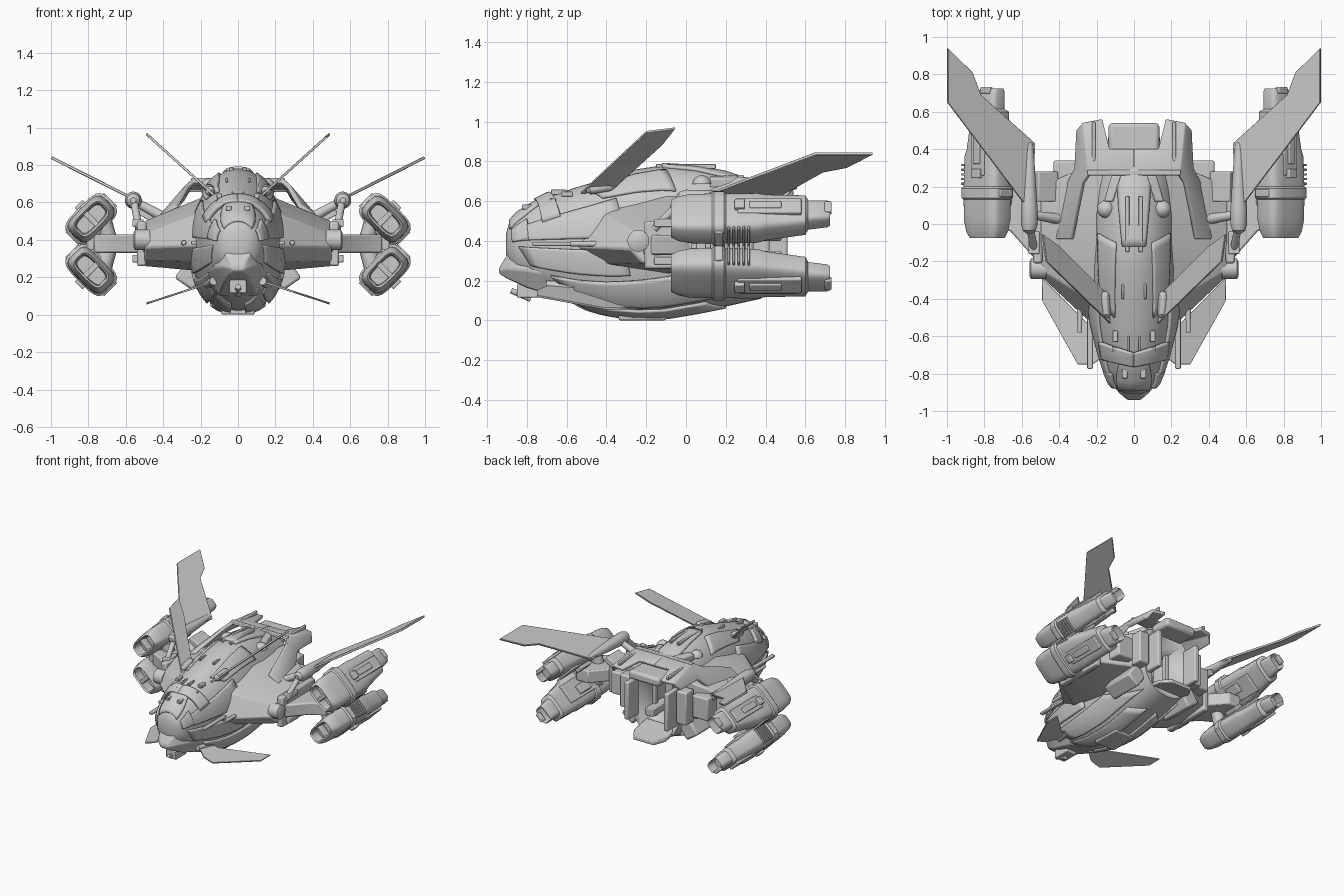
import bpy, bmesh, math
from mathutils import Vector, Matrix

if "Cube" in bpy.data.objects:
    bpy.data.objects.remove(bpy.data.objects["Cube"])

def mk(name, verts, faces, mirror=True, bevel=0, smooth=30, solid=0):
    me = bpy.data.meshes.new(name)
    me.from_pydata([tuple(v) for v in verts], [], faces)
    bm = bmesh.new(); bm.from_mesh(me)
    bmesh.ops.recalc_face_normals(bm, faces=bm.faces[:])
    bm.to_mesh(me); bm.free()
    ob = bpy.data.objects.new(name, me)
    bpy.context.collection.objects.link(ob)
    bpy.ops.object.select_all(action='DESELECT')
    bpy.context.view_layer.objects.active = ob
    ob.select_set(True)
    bpy.ops.object.shade_smooth_by_angle(angle=math.radians(smooth))
    if solid:
        m = ob.modifiers.new("solid", 'SOLIDIFY'); m.thickness = solid; m.offset = 0
    if bevel:
        m = ob.modifiers.new("bevel", 'BEVEL'); m.width = bevel; m.segments = 2
        m.limit_method = 'ANGLE'
    if mirror:
        ob.modifiers.new("mirror", 'MIRROR')
    return ob

def loft(name, rings, **k):
    n = len(rings[0])
    f = [[i*n+j, i*n+(j+1) % n, (i+1)*n+(j+1) % n, (i+1)*n+j]
         for i in range(len(rings)-1) for j in range(n)]
    f += [list(range(n)), list(range((len(rings)-1)*n, len(rings)*n))]
    return mk(name, [v for r in rings for v in r], f, **k)

def prism(name, pts, vec, **k):
    v = Vector(vec)/2
    return loft(name, [[Vector(p)-v for p in pts], [Vector(p)+v for p in pts]], **k)

def box(name, c, s, basis=Matrix.Identity(3), bevel=.006, **k):
    q = [(-1, -1), (1, -1), (1, 1), (-1, 1)]
    rings = [[Vector(c) + basis @ Vector((a*s[0]/2, b*s[1]/2, h*s[2]/2)) for a, b in q] for h in (-1, 1)]
    return loft(name, rings, bevel=bevel, **k)

def tube(name, path, n=16, **k):
    # path: (point, radius) list, rings perpendicular to the overall direction
    d = (Vector(path[-1][0]) - Vector(path[0][0])).normalized()
    a = d.orthogonal().normalized(); b = d.cross(a)
    return loft(name, [[Vector(p) + r*(a*math.cos(t*math.tau/n) + b*math.sin(t*math.tau/n))
                        for t in range(n)] for p, r in path], **k)

# ---- hull: lofted egg-shaped sections (y, half width, bottom, top)
KEYS = [(-.905, .045, .33, .44), (-.89, .09, .27, .49), (-.85, .125, .23, .535), (-.78, .155, .18, .58),
        (-.70, .18, .14, .62), (-.55, .22, .075, .67), (-.40, .24, .03, .715), (-.25, .25, .012, .76),
        (-.12, .25, .012, .78), (.05, .25, .04, .77), (.2, .24, .07, .74), (.38, .22, .11, .68)]

def hull_pt(y, a, off=0):
    for k0, k1 in zip(KEYS, KEYS[1:]):
        if y <= k1[0]:
            break
    t = (y-k0[0])/(k1[0]-k0[0])
    hw, zb, zt = [k0[i]+(k1[i]-k0[i])*t for i in (1, 2, 3)]
    s, c = math.sin(a), math.cos(a)
    sp = lambda q, e: math.copysign(abs(q)**e, q)
    e = 1 if c > 0 else .85
    return Vector((sp(s, e)*(hw+off), y, .39 + sp(c, e)*((zt-.39 if c > 0 else .39-zb)+off)))

hull = loft("hull", [[hull_pt(k[0], j*math.tau/48) for j in range(48)] for k in KEYS], mirror=False, smooth=35)
# rear cargo bay cut out of the hull
cut = box("bay_cutter", (0, .35, .38), (.29, .6, .40), bevel=0, mirror=False)
cut.hide_render = True
m = hull.modifiers.new("bay", 'BOOLEAN'); m.operation = 'DIFFERENCE'; m.object = cut; m.solver = 'EXACT'
bpy.context.view_layer.objects.active = hull
bpy.ops.object.modifier_apply(modifier="bay")
bpy.data.objects.remove(cut)

def panel(name, quad, off=.006, n=10, mirror=True, th=.018):
    # armour patch following the hull; quad corners are (y, degrees from top)
    A, B, C, D = [Vector(q) for q in quad]
    vs = []
    for i in range(n+1):
        for j in range(n+1):
            u, v = i/n, j/n
            p = A.lerp(B, u).lerp(D.lerp(C, u), v)
            vs.append(hull_pt(p.x, math.radians(p.y), off))
    w = n+1
    fs = [[i*w+j, i*w+j+1, (i+1)*w+j+1, (i+1)*w+j] for i in range(n) for j in range(n)]
    return mk(name, vs, fs, mirror=mirror, solid=th)

panel("cheek_armour", [(-.84, 62), (-.35, 50), (-.3, 86), (-.86, 86)])
panel("lower_cheek_armour", [(-.84, 94), (-.3, 94), (-.28, 112), (-.78, 118)])
panel("flank_armour", [(-.68, 125), (-.05, 112), (.3, 140), (-.55, 148)])
panel("belly_armour", [(-.6, 154), (.1, 148), (.2, 172), (-.5, 174)], off=.004)
panel("shoulder_armour", [(-.5, 26), (-.1, 22), (-.05, 48), (-.42, 46)], off=.004)
panel("spine_panel", [(-.12, -14), (.34, -24), (.34, 24), (-.12, 14)], mirror=False, off=.004)
panel("visor_window", [(-.885, -50), (-.74, -26), (-.74, 26), (-.885, 50)], mirror=False, off=.003)
panel("brow_ridge", [(-.76, 0), (-.69, 0), (-.63, 60), (-.72, 64)], off=.012, th=.025)
panel("side_window", [(-.875, 60), (-.8, 50), (-.79, 84), (-.87, 88)], off=.008)

# pointed beak under the visor
def bk(y, hw, zb, zt):
    return [(-hw*.6, y, zb), (hw*.6, y, zb), (hw, y, zb*.6+zt*.4), (hw*.75, y, zt), (-hw*.75, y, zt), (-hw, y, zb*.6+zt*.4)]
loft("nose_beak", [bk(-.94, .04, .235, .265), bk(-.9, .085, .21, .33), bk(-.8, .13, .165, .38), bk(-.6, .17, .1, .4)],
     mirror=False, bevel=.008)
box("chin_sensor", (0, -.78, .15), (.09, .14, .07), mirror=False)
tube("chin_gun", [((0, -.78, .11), .018), ((0, -.88, .15), .014)], mirror=False)
box("belly_keel", (0, -.22, .015), (.18, .24, .03), mirror=False, bevel=.01)
box("side_rail", (.235, -.5, .385), (.03, .55, .02))

# dorsal details
for x, y, z, w, l in [(.03, -.64, .645, .012, .08), (.06, -.36, .72, .012, .08), (.035, .0, .775, .02, .3),
                      (.05, -.8, .57, .03, .05), (.1, -.6, .635, .03, .06)]:
    box("dorsal_rib", (x, y, z), (w, l, .025), bevel=.004)
for i in range(3):
    box("brow_block", (.025+.04*i, -.71+.02*i, .622-.008*i), (.025, .03, .02), bevel=.003)
dome = [(.048*math.cos(t), .045*math.sin(t)) for t in (0, .3, .6, .9, 1.2, 1.45)]
tube("sensor_dome", [((.15, .08, .685+h), r) for r, h in dome], n=20)
prism("dome_fairing", [(.11, .12, .7), (.16, .12, .69), (.12, .26, .69), (.07, .26, .71)], (0, 0, .05), bevel=.008)

# shoulders between hull and engine arms
inn = [(-.6, .37), (-.45, .56), (-.1, .64), (.35, .62), (.35, .3), (-.1, .23), (-.45, .28)]
out = [(-.28, .36), (-.25, .43), (-.1, .5), (.2, .5), (.2, .3), (-.05, .26), (-.22, .29)]
loft("shoulder", [[(.16, y, z) for y, z in inn], [(.50, y, z) for y, z in out]], bevel=.01)
box("shoulder_hatch", (.41, -.235, .385), (.17, .1, .07), Matrix.Rotation(math.radians(42), 3, 'Z'))
tube("shoulder_gun", [((.29, -.38, .385), .016), ((.29, -.58, .385), .012)])
box("shoulder_cap", (.515, 0, .38), (.05, .42, .24), bevel=.012)
tube("arm_pivot", [((.47, -.24, .4), .055), ((.55, -.24, .4), .055), ((.56, -.24, .4), .035)])
for z in (.3, .49):
    box("pivot_clamp", (.535, -.1, z), (.06, .12, .04))
prism("engine_arm", [(.5, -.22, .38), (.5, .12, .38), (.66, .3, .38), (.77, .3, .38), (.77, .02, .38), (.66, -.04, .38)],
      (0, 0, .1), bevel=.01)
for i in range(4):
    box("arm_rib", (.79, .04+.07*i, .38), (.04, .03, .07), bevel=.004)

# four engine pods, tilted 45 degrees
S = math.sqrt(.5)
PROF = [(.0, .085, .04), (-.065, .092, .045), (-.075, .1, .055), (-.04, .118, .068), (.02, .128, .078), (.13, .13, .08),
        (.14, .142, .088), (.19, .142, .088), (.2, .13, .08), (.36, .128, .08), (.4, .118, .074), (.6, .1, .066),
        (.615, .072, .052), (.71, .066, .048), (.725, .06, .042), (.65, .055, .036)]
for tag, sg in (("upper", 1), ("lower", -1)):
    B = Matrix(((S, 0, S), (0, 1, 0), (-S*sg, 0, S*sg)))
    C = Vector((.785, 0, .375+.137*sg))
    P = lambda u, y, v: C + B @ Vector((u, y, v))
    rings = []
    for y, a, b in PROF:
        sh = -.035*max(0, (y-.3)/.42)
        ring = []
        for j in range(32):
            t = j*math.tau/32
            c, s = math.cos(t), math.sin(t)
            ring.append(P(sh + a*math.copysign(abs(c)**.5, c), y, b*math.copysign(abs(s)**.5, s)))
        rings.append(ring)
    loft(f"{tag}_engine", rings, smooth=28)
    def pb(name, u, y, v, s, **k):
        box(f"{tag}_engine_{name}", P(u, y, v), s, B, **k)
    pb("divider", 0, -.04, 0, (.03, .05, .1))
    pb("top_panel", -.01, .42, .072, (.1, .32, .03))
    pb("inset", -.01, .4, .086, (.045, .16, .02))
    pb("latch", -.01, .27, .09, (.06, .05, .03))
    pb("strap", 0, .165, 0, (.295, .04, .1))
    pb("under_panel", 0, .28, -.072, (.15, .4, .03))
    pb("exhaust_lip", -.035, .715, .04, (.07, .035, .03))
    for i in range(5):
        pb("cooling_fin", .118, .215+.025*i, 0, (.04, .012, .12), bevel=.003)
    tube(f"{tag}_pod_strut", [((.68, .12, .38), .04), (P(-.03, .12, -.06), .05)])
    box(f"{tag}_pod_bracket", P(-.02, .3, -.085), (.07, .12, .06), B)

# main wings with root nacelle
prism("main_wing", [(.55, .06, .615), (.997, .65, .84), (.997, .94, .84), (.865, .81, .773), (.82, .69, .75), (.53, .43, .605)],
      (-.007, 0, .014), bevel=.003)
tube("wing_root_nacelle", [((.56, y, .612), r) for y, r in
     ((-.05, .015), (-.035, .035), (0, .046), (.08, .045), (.38, .025), (.43, .02), (.445, .008))], n=20)
tube("wing_strut", [((.36, .02, .5), .03), ((.55, .05, .605), .022)])
box("wing_hinge", (.47, .2, .53), (.12, .16, .05), Matrix.Rotation(math.radians(-28), 3, 'Y'))
tube("wing_actuator", [((.53, -.16, .46), .02), ((.555, -.02, .6), .02)])

# upper fins and lower canards
z = lambda x: .65 + (x-.14)*.905
prism("upper_fin", [(x, y, z(x)) for x, y in ((.13, -.53), (.47, -.2), (.49, -.055), (.4, -.12), (.15, -.37))],
      (-.009, 0, .01), bevel=.002)
tube("fin_hinge", [((.145, -.5, .655), .012), ((.15, -.48, .66), .026), ((.155, -.38, .675), .026), ((.16, -.36, .68), .012)])
z = lambda x: .18 - (x-.12)*.325
prism("lower_canard", [(x, y, z(x)) for x, y in ((.1, -.66), (.22, -.75), (.3, -.75), (.49, -.41), (.49, -.29), (.22, -.56), (.1, -.58))],
      (.003, 0, .01), bevel=.002)
tube("canard_hinge", [((.13, -.7, .18), .022), ((.16, -.56, .165), .026)])

# tail shroud arching over the rear
sv = [(0, .26, .715), (.24, .26, .715), (.27, .54, .665), (.17, .56, .67), (.13, .4, .69), (0, .4, .69),
      (.31, .3, .62), (.3, .5, .61), (.41, -.08, .53), (.33, -.08, .58), (.36, .2, .52), (.27, .22, .69)]
mk("tail_shroud", sv, [(0, 1, 4, 5), (1, 2, 3, 4), (1, 6, 7, 2), (1, 11, 10, 6), (11, 9, 8, 10)],
   solid=.025, bevel=.006, smooth=20)
box("shroud_slot", (.215, .44, .7), (.018, .21, .03))
box("tail_block", (0, .45, .635), (.27, .18, .07), mirror=False, bevel=.02)
box("shroud_lip", (0, .275, .722), (.5, .03, .02), mirror=False)

# open cargo bay: ramp, doors and frames
prism("ramp", [(-.14, .3, .18), (.14, .3, .18), (.14, .46, .15), (.09, .54, .14), (-.09, .54, .14), (-.14, .46, .15)],
      (0, 0, .03), mirror=False, bevel=.006)
box("bay_door", (.175, .43, .4), (.04, .16, .3), bevel=.01)
box("outer_door", (.25, .37, .42), (.09, .1, .26), bevel=.01)
box("rear_side_block", (.36, .27, .42), (.14, .14, .18), bevel=.012)
box("bay_frame", (.135, .2, .38), (.03, .04, .4))
box("bay_bench", (.11, .2, .25), (.07, .22, .06))
box("rear_hip", (.25, .2, .22), (.12, .28, .14), Matrix.Rotation(math.radians(-35), 3, 'Y'), bevel=.015)
